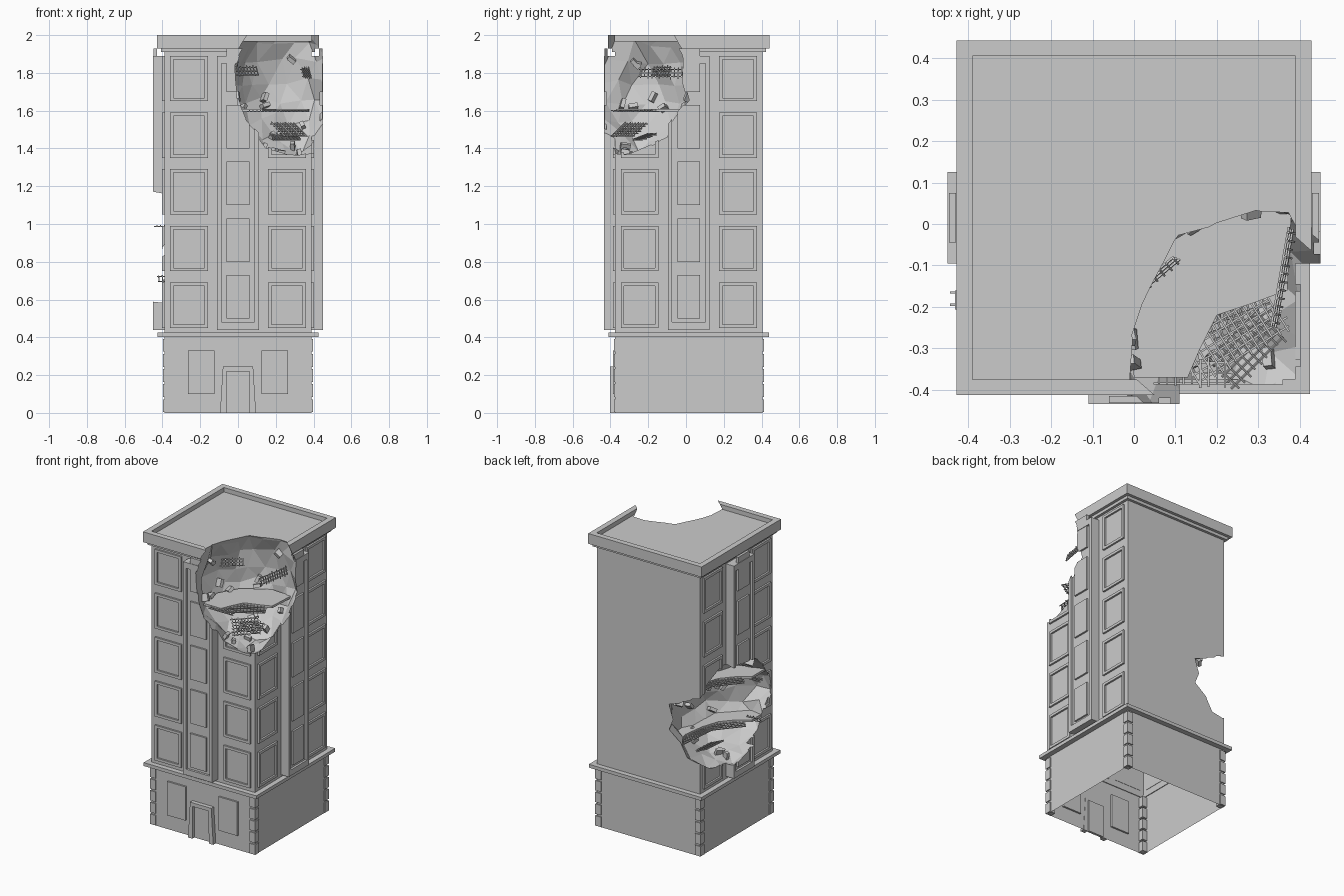
import bpy, bmesh, random
from math import radians, pi
from mathutils import Matrix, Vector

if "Cube" in bpy.data.objects:
    bpy.data.objects.remove(bpy.data.objects["Cube"])

random.seed(4)
T, R = Matrix.Translation, Matrix.Rotation
CY, H = 0.015, 0.39                      # body centre in y, half width
GROUND = T((0, CY, 0))


def facade(deg):
    """Local (across, up, outward) frame lying on one wall."""
    return GROUND @ R(radians(deg), 4, 'Z') @ T((0, -H, 0)) @ R(pi / 2, 4, 'X')


def prism(bm, m, pts, d0, d1):
    lo = [bm.verts.new(m @ Vector((x, y, d0))) for x, y in pts]
    hi = [bm.verts.new(m @ Vector((x, y, d1))) for x, y in pts]
    bm.faces.new(lo[::-1])
    bm.faces.new(hi)
    for i in range(len(pts)):
        j = (i + 1) % len(pts)
        bm.faces.new((lo[i], lo[j], hi[j], hi[i]))


def corners(x0, y0, x1, y1):
    return [(x0, y0), (x1, y0), (x1, y1), (x0, y1)]


def plate(bm, m, rect, d0, d1):
    prism(bm, m, corners(*rect), d0, d1)


def ring(bm, m, outer, inner, d0, d1):
    loops = [[bm.verts.new(m @ Vector((x, y, d))) for x, y in corners(*r)]
             for r, d in ((outer, d0), (outer, d1), (inner, d1), (inner, d0))]
    for k in range(4):
        a, b = loops[k], loops[(k + 1) % 4]
        for i in range(4):
            j = (i + 1) % 4
            bm.faces.new((a[i], a[j], b[j], b[i]))


def sq(h):
    return (-h, -h, h, h)


cutters = []


def finish(name, bm, cut=False):
    bmesh.ops.recalc_face_normals(bm, faces=bm.faces)
    me = bpy.data.meshes.new(name)
    bm.to_mesh(me)
    bm.free()
    ob = bpy.data.objects.new(name, me)
    bpy.context.collection.objects.link(ob)
    if cut:
        bpy.context.view_layer.objects.active = ob
        for c in cutters:
            mod = ob.modifiers.new("crater", 'BOOLEAN')
            mod.operation, mod.solver, mod.object = 'DIFFERENCE', 'EXACT', c
            bpy.ops.object.modifier_apply(modifier=mod.name)
    return ob


# Blast craters: jittered low-poly ellipsoids used as cutters
CRATERS = [(Vector((0.27, -0.27, 1.75)), Vector((0.32, 0.34, 0.41))),
           (Vector((-0.40, 0.09, 0.87)), Vector((0.33, 0.42, 0.33)))]
for centre, radii in CRATERS:
    bm = bmesh.new()
    bmesh.ops.create_icosphere(bm, subdivisions=3, radius=1.0)
    for v in bm.verts:
        v.co = centre + (v.co + Vector([random.uniform(-0.06, 0.06) for _ in range(3)])) \
            * random.uniform(0.96, 1.05) * radii
    c = finish("crater_cutter", bm)
    c.hide_render = True
    cutters.append(c)

# Upper body, open underneath, with the roof deck as its top
bm = bmesh.new()
plate(bm, GROUND, sq(H), 0.41, 1.97)
body = finish("upper_body", bm, True)
bm = bmesh.new()
bm.from_mesh(body.data)
bmesh.ops.delete(bm, geom=[f for f in bm.faces if all(v.co.z < 0.42 for v in f.verts)],
                 context='FACES')
bm.to_mesh(body.data)
bm.free()

# Cornice and parapet
bm = bmesh.new()
ring(bm, GROUND, sq(0.408), sq(0.385), 1.91, 1.93)
finish("cornice_band", bm, True)
bm = bmesh.new()
ring(bm, GROUND, sq(0.428), sq(H), 1.93, 2.0)
finish("parapet", bm, True)

# Hollow ground floor and ledge
bm = bmesh.new()
plate(bm, GROUND, sq(H), 0, 0.41)
bm.faces.ensure_lookup_table()
bmesh.ops.delete(bm, geom=bm.faces[:2], context='FACES')
finish("ground_floor", bm)
bm = bmesh.new()
ring(bm, GROUND, sq(0.425), sq(0.385), 0.402, 0.425)
finish("ledge", bm)

# Corner blocks
bm = bmesh.new()
for sx in (-0.376, 0.376):
    for sy in (-0.376, 0.376):
        for i in range(5):
            plate(bm, GROUND, (sx - 0.021, sy - 0.021, sx + 0.021, sy + 0.021),
                  0.004 + 0.08 * i, 0.072 + 0.08 * i)
finish("corner_blocks", bm)

# Window frames and pilasters on front, right and left; back stays plain
frames, shafts, rims, panels = (bmesh.new() for _ in range(4))
for deg in (0, 90, -90):
    m = facade(deg)
    for row in range(5):
        z = 0.45 + 0.3 * row
        for u in (-0.26, 0.26):
            ring(frames, m, (u - 0.1, z, u + 0.1, z + 0.24),
                 (u - 0.082, z + 0.018, u + 0.082, z + 0.222), -0.002, 0.012)
        plate(panels, m, (-0.06, z + 0.05, 0.06, z + 0.28), 0.04, 0.057)
    plate(shafts, m, (-0.11, 0.44, 0.11, 1.89), -0.002, 0.045)
    ring(rims, m, (-0.11, 0.44, 0.11, 1.89), (-0.088, 0.48, 0.088, 1.85), 0.045, 0.06)
finish("window_frames", frames, True)
finish("pilasters", shafts, True)
finish("pilaster_rims", rims, True)
finish("pilaster_panels", panels, True)

# Ground floor windows, door and door surround
m = facade(0)
bm = bmesh.new()
for s in (-0.195, 0.195):
    plate(bm, m, (s - 0.07, 0.1, s + 0.07, 0.33), -0.012, 0.012)
finish("ground_windows", bm)
bm = bmesh.new()
plate(bm, m, (-0.06, 0, 0.06, 0.22), -0.01, 0.006)
finish("door", bm)
bm = bmesh.new()
prism(bm, m, [(-0.095, 0), (-0.062, 0), (-0.06, 0.22), (0.06, 0.22), (0.062, 0),
              (0.095, 0), (0.08, 0.245), (-0.08, 0.245)], -0.002, 0.028)
finish("door_surround", bm)

# Broken floor slabs inside the craters
bm = bmesh.new()
prism(bm, Matrix(), [(0.0, -0.37), (0.13, -0.37), (0.16, -0.30), (0.20, -0.22), (0.29, -0.19),
                     (0.37, -0.16), (0.38, 0.03), (0.23, 0.04), (0.06, -0.06), (-0.02, -0.2)],
      1.595, 1.61)
edge = [(-0.385, -0.30), (-0.22, -0.25), (-0.10, -0.05), (-0.08, 0.15), (-0.13, 0.395),
        (-0.20, 0.395), (-0.17, 0.25), (-0.19, 0.10), (-0.23, -0.02), (-0.30, -0.10),
        (-0.385, -0.16)]
prism(bm, Matrix(), edge, 0.995, 1.01)
prism(bm, Matrix(), edge, 0.70, 0.715)
finish("broken_slabs", bm)


# Exposed reinforcing mesh: grids of thin square bars
def bar_grid(bm, pos, turn, tilt, w, h, step=0.02, r=0.0025):
    m = T(pos) @ R(radians(turn), 4, 'Z') @ R(radians(tilt), 4, 'X')
    for length, span, swap in ((w, h, False), (h, w, True)):
        n = int(span / step)
        for i in range(n + 1):
            o = -span / 2 + span * i / n
            a = -length / 2 - random.uniform(0, 0.015)
            b = length / 2 + random.uniform(0, 0.015)
            rect = (o - r, a, o + r, b) if swap else (a, o - r, b, o + r)
            z = r if swap else -r
            plate(bm, m, rect, z - r, z + r)


bm = bmesh.new()
for g in (((0.23, -0.265, 1.598), 32, 0, 0.25, 0.12),
          ((0.14, -0.36, 1.598), 0, 0, 0.16, 0.05),
          ((0.27, -0.30, 1.50), 45, 35, 0.16, 0.11),
          ((0.25, -0.22, 1.46), 20, 20, 0.14, 0.08),
          ((0.05, -0.13, 1.81), 40, 70, 0.13, 0.04),
          ((0.36, -0.13, 1.80), 80, 75, 0.22, 0.04),
          ((-0.20, 0.23, 1.0), 85, 0, 0.26, 0.07),
          ((-0.27, 0.0, 1.0), 50, 0, 0.26, 0.07),
          ((-0.20, 0.20, 0.70), 85, 0, 0.26, 0.07),
          ((-0.28, -0.02, 0.70), 50, 0, 0.24, 0.07),
          ((-0.27, 0.14, 0.62), 85, 25, 0.16, 0.10),
          ((-0.16, 0.08, 1.06), 80, 80, 0.14, 0.07),
          ((-0.38, -0.18, 0.99), 0, 0, 0.10, 0.03),
          ((-0.38, -0.19, 0.71), 10, 60, 0.08, 0.03)):
    bar_grid(bm, *g)
finish("reinforcing_mesh", bm)

# Rubble lodged in the crater walls
bm = bmesh.new()
for centre, radii in CRATERS:
    placed = 0
    while placed < 16:
        d = Vector([random.gauss(0, 1) for _ in range(3)]).normalized()
        p = centre + d * radii * 0.97
        if abs(p.x) < 0.37 and abs(p.y - CY) < 0.37 and p.z < 1.88:
            rot = d.to_track_quat('Z', 'Y').to_matrix().to_4x4()
            spin = R(random.uniform(0, pi), 4, 'Z')
            w = random.uniform(0.015, 0.028)
            plate(bm, T(p) @ rot @ spin, (-w, -0.011, w, 0.011), -0.03, 0.015)
            placed += 1
finish("rubble", bm)

for c in cutters:
    bpy.data.objects.remove(c)
